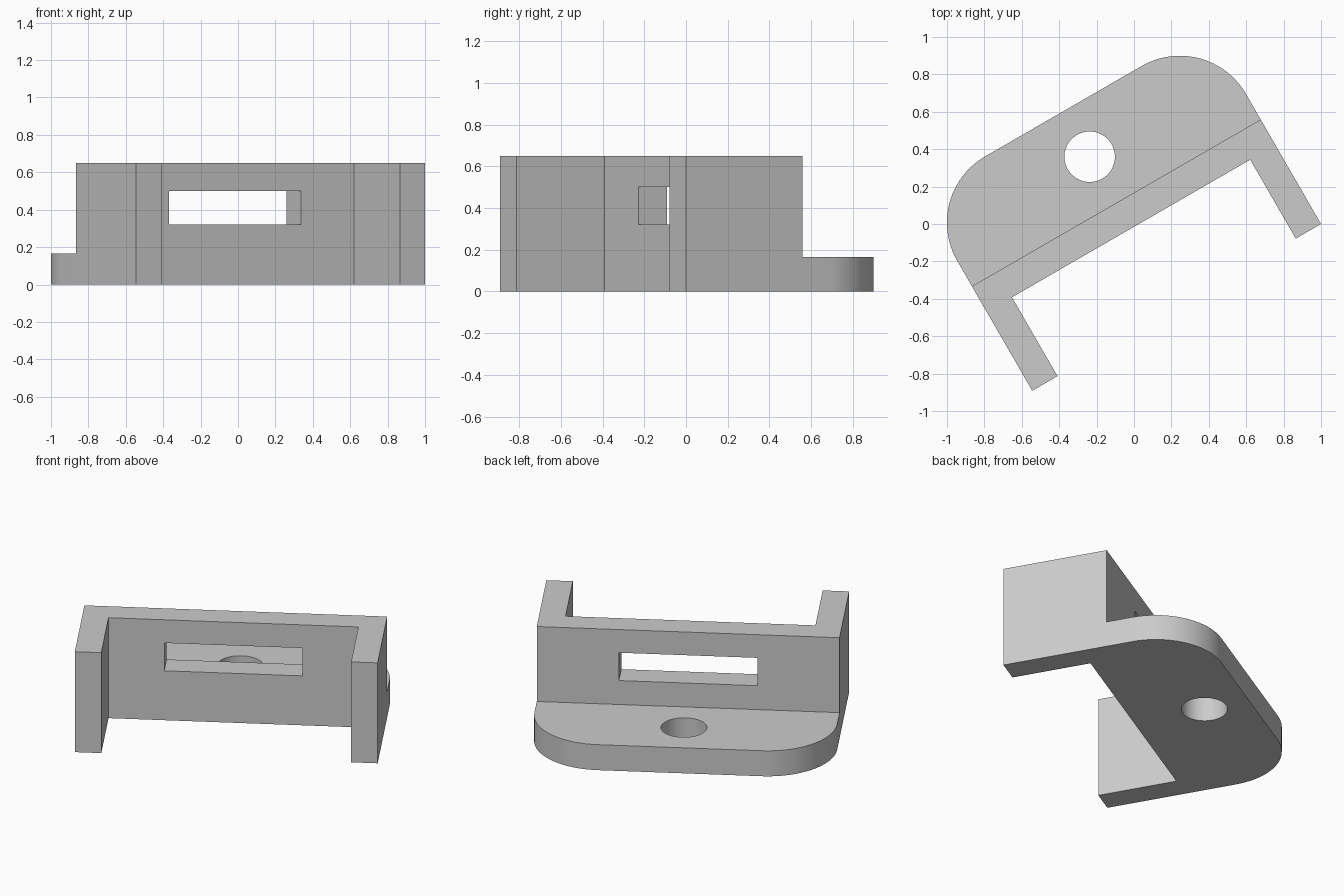
import bpy
import bmesh
from math import radians, cos, sin

if "Cube" in bpy.data.objects:
    bpy.data.objects.remove(bpy.data.objects["Cube"], do_unlink=True)

# Dimensions in the bracket's own frame (turned into place at the end)
LEFT, RIGHT = -0.917, 0.866
ARM = 0.156
TIP, FRONT, BACK, END = -0.5, -0.013, 0.145, 0.711
HEIGHT, PLATE = 0.65, 0.165
MID = (LEFT + RIGHT) / 2
RADIUS = 0.408

grey = bpy.data.materials.new("plain grey")
grey.use_nodes = True
colour = (0.6, 0.6, 0.6, 1)
grey.diffuse_color = colour
grey.node_tree.nodes["Principled BSDF"].inputs["Base Color"].default_value = colour


def prism(name, outline, z0, z1):
    """Extrude a counter-clockwise outline from z0 to z1."""
    bm = bmesh.new()
    face = bm.faces.new([bm.verts.new((x, y, z0)) for x, y in outline])
    top = bmesh.ops.extrude_face_region(bm, geom=[face])["geom"]
    moved = [v for v in top if isinstance(v, bmesh.types.BMVert)]
    bmesh.ops.translate(bm, verts=moved, vec=(0, 0, z1 - z0))
    bmesh.ops.recalc_face_normals(bm, faces=bm.faces)
    mesh = bpy.data.meshes.new(name)
    bm.to_mesh(mesh)
    bm.free()
    mesh.materials.append(grey)
    obj = bpy.data.objects.new(name, mesh)
    bpy.context.collection.objects.link(obj)
    return obj


def arc(cx, cy, r, start, end, steps):
    angles = [radians(start + (end - start) * i / steps) for i in range(steps + 1)]
    return [(cx + r * cos(a), cy + r * sin(a)) for a in angles]


def combine(target, tool, operation):
    """Apply a boolean and discard the tool."""
    mod = target.modifiers.new(operation.title(), "BOOLEAN")
    mod.operation, mod.solver, mod.object = operation, "EXACT", tool
    bpy.context.view_layer.update()
    depsgraph = bpy.context.evaluated_depsgraph_get()
    mesh = bpy.data.meshes.new_from_object(target.evaluated_get(depsgraph))
    target.modifiers.clear()
    target.data = mesh
    bpy.data.objects.remove(tool, do_unlink=True)


# Upright wall with two forward arms
bracket = prism("bracket", [
    (LEFT, TIP), (LEFT + ARM, TIP), (LEFT + ARM, FRONT), (RIGHT - ARM, FRONT),
    (RIGHT - ARM, TIP), (RIGHT, TIP), (RIGHT, BACK), (LEFT, BACK)], 0, HEIGHT)

# Rear mounting plate with rounded corners
plate = prism("mounting_plate", [(LEFT, BACK), (RIGHT, BACK)]
              + arc(RIGHT - RADIUS, END - RADIUS, RADIUS, 0, 90, 24)
              + arc(LEFT + RADIUS, END - RADIUS, RADIUS, 90, 180, 24), 0, PLATE)
combine(bracket, plate, "UNION")

# Slot through the wall
half = 0.4075
slot = prism("slot_cutter", [(MID - half, FRONT - 0.1), (MID + half, FRONT - 0.1),
                             (MID + half, BACK + 0.1), (MID - half, BACK + 0.1)], 0.32, 0.5)
combine(bracket, slot, "DIFFERENCE")

# Bolt hole through the plate
hole = prism("hole_cutter", arc(MID, 0.43, 0.135, 0, 360, 64)[:-1], -0.1, PLATE + 0.1)
combine(bracket, hole, "DIFFERENCE")

# Turn into place and smooth the curved sides
bracket.rotation_euler.z = radians(30)
bpy.ops.object.select_all(action="DESELECT")
bracket.select_set(True)
bpy.context.view_layer.objects.active = bracket
bpy.ops.object.shade_smooth_by_angle(angle=radians(30))
